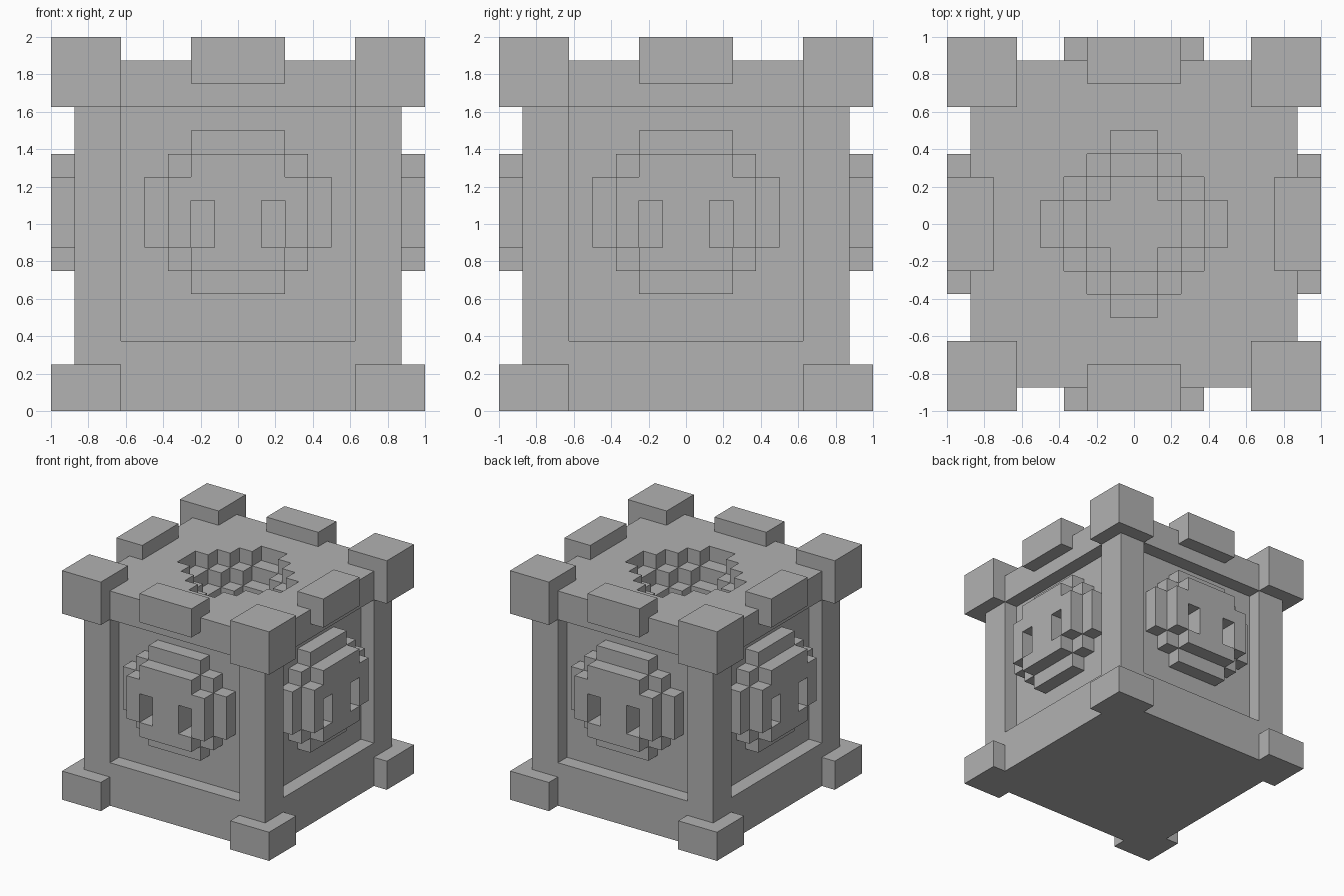
import bpy
import bmesh
import math
from itertools import product
from mathutils import Matrix, Vector

CELL = 1 / 8  # everything sits on a grid of this size

if "Cube" in bpy.data.objects:
    bpy.data.objects.remove(bpy.data.objects["Cube"], do_unlink=True)

stone = bpy.data.materials.new("stone_grey")
stone.use_nodes = True
stone.diffuse_color = (0.445, 0.445, 0.445, 1)
stone.node_tree.nodes["Principled BSDF"].inputs["Base Color"].default_value = stone.diffuse_color


def cells(boxes):
    """Grid cells filled by boxes given as ((x0, x1), (y0, y1), (z0, z1))."""
    return {c for box in boxes for c in product(*(range(*span) for span in box))}


def block_part(name, add, cut=(), turn=0):
    """Solid made of the added boxes minus the cut boxes, skin faces only."""
    solid = cells(add) - cells(cut)
    bm = bmesh.new()
    corners = {}

    def vert(p):
        key = tuple(round(v) for v in p)
        if key not in corners:
            corners[key] = bm.verts.new(Vector(key) * CELL)
        return corners[key]

    for cell in solid:
        for axis, sign in product(range(3), (-1, 1)):
            n = Vector((0, 0, 0))
            n[axis] = sign
            if tuple(round(v) for v in Vector(cell) + n) in solid:
                continue
            u = Vector((0, 0, 0))
            u[(axis + 1) % 3] = 1
            v = n.cross(u)
            mid = Vector(cell) + (Vector((1, 1, 1)) + n) / 2
            bm.faces.new([vert(mid + (u * a + v * b) / 2)
                          for a, b in ((-1, -1), (1, -1), (1, 1), (-1, 1))])
    bmesh.ops.rotate(bm, verts=bm.verts, cent=(0, 0, 0),
                     matrix=Matrix.Rotation(turn * math.pi / 2, 3, 'Z'))
    mesh = bpy.data.meshes.new(name)
    bm.to_mesh(mesh)
    bm.free()
    mesh.materials.append(stone)
    obj = bpy.data.objects.new(name, mesh)
    bpy.context.collection.objects.link(obj)
    return obj


# Body: block with a sunken panel on each side and a stepped bowl in the top
panels = []
for side in ((-7, -6), (6, 7)):
    panels += [((-5, 5), side, (3, 13)), (side, (-5, 5), (3, 13))]
bowl = []
for depth, size in enumerate((4, 3, 2)):
    for i in range(1, size + 1):
        j = size + 1 - i
        bowl.append(((-i, i), (-j, j), (14 - depth, 15 - depth)))
block_part("body", [((-7, 7), (-7, 7), (0, 15))], panels + bowl)

# Relief face and rim block on each side
layer_back, layer_front = (-7, -6), (-8, -7)
head = [((-4, 4), layer_back, (7, 10)),
        ((-3, 3), layer_back, (6, 11)),
        ((-2, 2), layer_back, (5, 12)),
        ((-3, 3), layer_front, (7, 10)),
        ((-2, 2), layer_front, (6, 11))]
eyes = [(span, (-8, -6), (7, 9)) for span in ((-2, -1), (1, 2))]
for turn, side in enumerate(("front", "left", "back", "right")):
    block_part(side + "_face", head, eyes, turn)
    block_part(side + "_rim_block", [((-2, 2), (-8, -6), (14, 16))], turn=turn)

# Corner feet and corner caps
for turn, corner in enumerate(("front_right", "front_left", "back_left", "back_right")):
    for part, height in (("foot", (0, 2)), ("cap", (13, 16))):
        block_part(corner + "_" + part, [((-8, -5), (-8, -5), height)], turn=turn)
